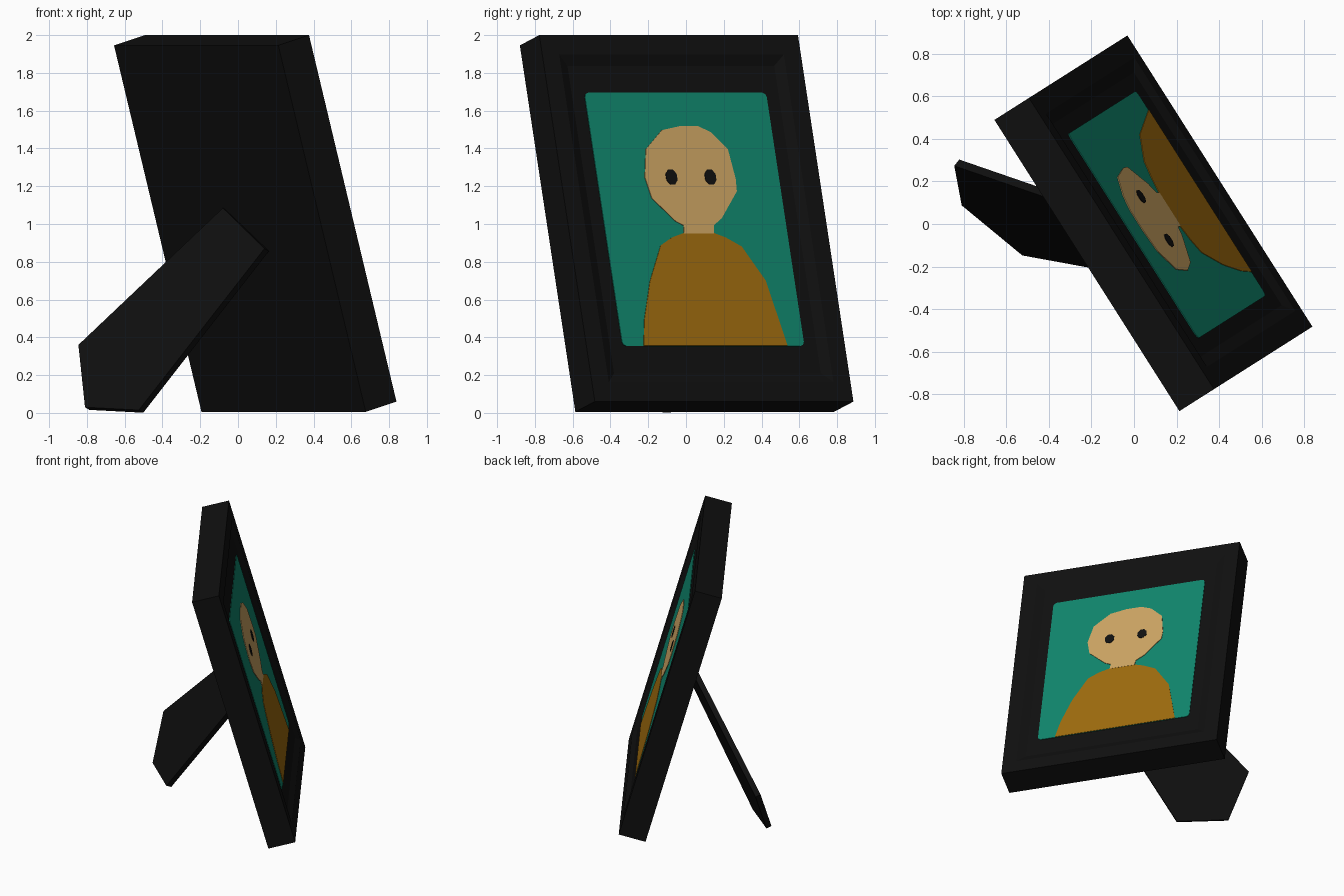
import bpy, bmesh
from math import sin, cos, pi
from mathutils import Matrix, Vector

cube = bpy.data.objects.get("Cube")
if cube:
    bpy.data.objects.remove(cube, do_unlink=True)


def material(name, r, g, b):
    m = bpy.data.materials.new(name)
    m.diffuse_color = (r, g, b, 1)
    m.use_nodes = True
    m.node_tree.nodes["Principled BSDF"].inputs["Base Color"].default_value = (r, g, b, 1)
    return m


BLACK = material("black", 0.005, 0.005, 0.005)
TEAL = material("teal", 0.005, 0.242, 0.156)
SKIN = material("tan", 0.62, 0.38, 0.127)
BROWN = material("ochre brown", 0.35, 0.15, 0.0045)

# Leaning axes of the frame: right, up and outward, about the middle of its front face
right = Vector((-0.536, 0.844, 0)).normalized()
out = Vector((0.812, 0.516, 0.272)).normalized()
up = out.cross(right).normalized()
LEAN = Matrix((right, up, out)).transposed().to_4x4()
LEAN.translation = (0.1725, 0.055, 1.03)
HALF_W, HALF_H, DEPTH = 0.811, 1.008, 0.2


def add_object(name, bm, mat, matrix=None):
    bmesh.ops.recalc_face_normals(bm, faces=bm.faces[:])
    mesh = bpy.data.meshes.new(name)
    bm.to_mesh(mesh)
    bm.free()
    mesh.materials.append(mat)
    obj = bpy.data.objects.new(name, mesh)
    if matrix:
        obj.matrix_world = matrix
    bpy.context.collection.objects.link(obj)
    return obj


def prism(name, points, offset, mat, matrix=None):
    """Flat outline of 3D points, thickened along an offset vector."""
    bm = bmesh.new()
    face = bm.faces.new([bm.verts.new(p) for p in points])
    new = bmesh.ops.extrude_face_region(bm, geom=[face], use_keep_orig=True)["geom"]
    bmesh.ops.translate(bm, vec=offset, verts=[v for v in new if isinstance(v, bmesh.types.BMVert)])
    add_object(name, bm, mat, matrix)


def plate(name, outline, level, mat):
    """Thin painted shape lying on the recessed panel."""
    prism(name, [(x, y, -0.026) for x, y in outline], Vector((0, 0, level + 0.026)), mat, LEAN)


# Frame: box with a shallow bevelled recess in its front
bm = bmesh.new()
bmesh.ops.create_cube(bm, size=1)
bmesh.ops.scale(bm, vec=(2 * HALF_W, 2 * HALF_H, DEPTH), verts=bm.verts)
bmesh.ops.translate(bm, vec=(0, 0, -DEPTH / 2), verts=bm.verts)
front = max(bm.faces, key=lambda f: f.calc_center_median().z)
bmesh.ops.inset_individual(bm, faces=[front], thickness=0.15)
bmesh.ops.inset_individual(bm, faces=[front], thickness=0.08, depth=-0.024)
add_object("frame", bm, BLACK, LEAN)

# Picture background with slightly rounded corners
w, h, r = 0.57, 0.697, 0.025
corners = []
for i, (sx, sy) in enumerate([(1, 1), (-1, 1), (-1, -1), (1, -1)]):
    for k in range(3):
        a = (i + k / 2) * pi / 2
        corners.append((sx * (w - r) + r * cos(a), sy * (h - r) + r * sin(a)))
plate("picture_background", corners, -0.020, TEAL)

# Shoulders, head with neck, and eyes
plate("shoulders", [
    (-0.44, -0.696), (-0.41, -0.55), (-0.34, -0.343), (-0.238, -0.144),
    (-0.16, -0.10), (-0.08, -0.075), (0.106, -0.075), (0.177, -0.10),
    (0.269, -0.15), (0.387, -0.337), (0.463, -0.696)], -0.017, BROWN)
plate("head", [
    (-0.08, -0.078), (0.106, -0.078), (0.113, -0.034), (0.17, 0.005),
    (0.29, 0.153), (0.295, 0.22), (0.274, 0.385), (0.184, 0.479),
    (0.108, 0.512), (-0.005, 0.512), (-0.122, 0.49), (-0.24, 0.385),
    (-0.273, 0.231), (-0.249, 0.115), (-0.121, -0.012), (-0.076, -0.034)], -0.016, SKIN)
for name, cx in (("left_eye", -0.107), ("right_eye", 0.137)):
    plate(name, [(cx + 0.037 * cos((k + 0.5) * pi / 4), 0.231 + 0.045 * sin((k + 0.5) * pi / 4))
                 for k in range(8)], -0.013, BLACK)

# Stand: tapered flap with a clipped foot, lying in one slanted plane
SLOPE_X, SLOPE_Z = -0.80, 0.48
flap = [(-0.845, 0.36), (-0.81, 0.03), (-0.525, 0.015), (0.14, 0.87), (-0.08, 1.085)]
points = [(x, SLOPE_X * x + SLOPE_Z * z - 0.575, z) for x, z in flap]
normal = Vector((-SLOPE_X, 1, -SLOPE_Z)).normalized()
prism("stand", points, normal * 0.04, BLACK)
